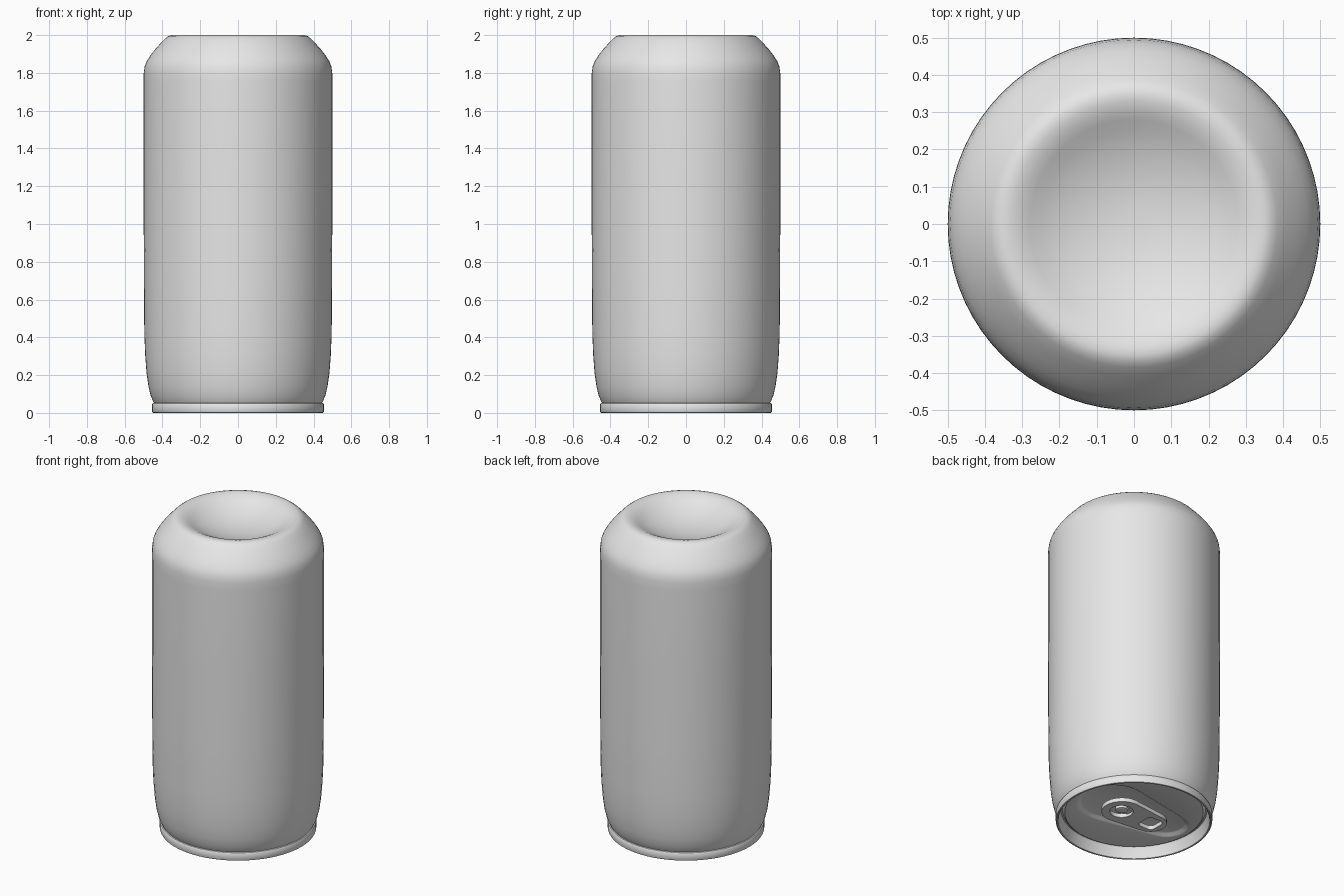
import bpy, bmesh, math
from mathutils import Vector

if "Cube" in bpy.data.objects:
    bpy.data.objects.remove(bpy.data.objects["Cube"])

SEG = 72
metal = bpy.data.materials.new("light_grey_metal")
metal.diffuse_color = (0.8, 0.8, 0.8, 1)
metal.use_nodes = True
metal.node_tree.nodes["Principled BSDF"].inputs["Base Color"].default_value = metal.diffuse_color


def finish(bm, name, angle=35):
    bmesh.ops.remove_doubles(bm, verts=bm.verts, dist=1e-5)
    bmesh.ops.recalc_face_normals(bm, faces=bm.faces)
    me = bpy.data.meshes.new(name)
    bm.to_mesh(me)
    bm.free()
    ob = bpy.data.objects.new(name, me)
    bpy.context.collection.objects.link(ob)
    me.materials.append(metal)
    smooth(ob, angle)
    return ob


def smooth(ob, angle=35):
    bpy.ops.object.select_all(action='DESELECT')
    ob.select_set(True)
    bpy.context.view_layer.objects.active = ob
    bpy.ops.object.shade_smooth_by_angle(angle=math.radians(angle))


def loft(bm, rings, cap_start=False, cap_end=False):
    """Skin a list of point rings; optional fan caps."""
    vs = [[bm.verts.new(p) for p in r] for r in rings]
    n = len(vs[0])
    for a, b in zip(vs, vs[1:]):
        for i in range(n):
            j = (i + 1) % n
            bm.faces.new((a[i], a[j], b[j], b[i]))
    for on, r in ((cap_start, vs[0]), (cap_end, vs[-1])):
        if on:
            c = bm.verts.new(sum((v.co for v in r), Vector()) / n)
            for i in range(n):
                bm.faces.new((r[i], r[(i + 1) % n], c))


def circle(r, z, cx=0.0, n=SEG):
    return [(cx + r * math.cos(2 * math.pi * i / n),
             r * math.sin(2 * math.pi * i / n), z) for i in range(n)]


def teardrop(x1, r1, x2, r2, z, n=SEG):
    """Outline around two circles on the x axis, sampled by angle about the origin."""
    def inside(x, y):
        for k in range(41):
            t = k / 40
            if math.hypot(x - x1 - (x2 - x1) * t, y) < r1 + (r2 - r1) * t:
                return True
        return False
    pts = []
    for i in range(n):
        a = 2 * math.pi * i / n
        lo, hi = 0.0, 0.6
        for _ in range(18):
            m = (lo + hi) / 2
            if inside(m * math.cos(a), m * math.sin(a)):
                lo = m
            else:
                hi = m
        pts.append((lo * math.cos(a), lo * math.sin(a), z))
    return pts


# can body: domed base on top, shoulder, wall, neck and seam rim
profile = [(0.04, 1.906), (0.10, 1.912), (0.16, 1.926), (0.21, 1.943), (0.25, 1.961),
           (0.28, 1.978), (0.305, 1.991), (0.33, 1.998), (0.35, 2.0), (0.368, 1.995),
           (0.385, 1.983), (0.41, 1.957), (0.44, 1.923), (0.465, 1.891), (0.483, 1.862),
           (0.494, 1.835), (0.499, 1.80), (0.5, 1.75), (0.5, 1.20), (0.498, 0.70),
           (0.496, 0.42), (0.491, 0.30), (0.484, 0.21), (0.474, 0.14), (0.462, 0.09),
           (0.449, 0.06), (0.445, 0.053), (0.451, 0.051), (0.455, 0.045), (0.455, 0.008),
           (0.452, 0.002), (0.447, 0.0), (0.441, 0.002), (0.438, 0.008), (0.43, 0.065),
           (0.424, 0.074), (0.415, 0.074), (0.41, 0.066), (0.402, 0.06)]
bm = bmesh.new()
loft(bm, [circle(r, z) for r, z in profile], cap_start=True)
finish(bm, "can_body")

# lid panel with teardrop recess
bm = bmesh.new()
loft(bm, [circle(0.402, 0.06),
          teardrop(0.16, 0.215, -0.24, 0.14, 0.06),
          teardrop(0.16, 0.205, -0.24, 0.13, 0.064),
          teardrop(0.16, 0.19, -0.24, 0.115, 0.074),
          teardrop(0.16, 0.18, -0.24, 0.105, 0.077)], cap_end=True)
finish(bm, "lid_panel", 50)


# pull tab: flat filled outline with rivet opening and finger hole
def rounded_rect(cx, hx, hy, r, n=6):
    pts = []
    for k, (sx, sy) in enumerate(((1, 1), (-1, 1), (-1, -1), (1, -1))):
        for i in range(n + 1):
            a = math.pi / 2 * (k + i / n)
            pts.append((cx + sx * (hx - r) + r * math.cos(a),
                        sy * (hy - r) + r * math.sin(a), 0))
    return pts


cu = bpy.data.curves.new("tab_outline", 'CURVE')
cu.dimensions = '2D'
cu.fill_mode = 'BOTH'
cu.extrude = 0.013
for pts in (teardrop(0.09, 0.12, -0.125, 0.095, 0, 64),
            circle(0.068, 0, 0.095, 32),
            rounded_rect(-0.125, 0.055, 0.058, 0.03)):
    sp = cu.splines.new('POLY')
    sp.points.add(len(pts) - 1)
    for p, q in zip(sp.points, pts):
        p.co = (q[0], q[1], 0, 1)
    sp.use_cyclic_u = True
tmp = bpy.data.objects.new("tab_outline", cu)
bpy.context.collection.objects.link(tmp)
dg = bpy.context.evaluated_depsgraph_get()
me = bpy.data.meshes.new_from_object(tmp.evaluated_get(dg))
bm = bmesh.new()
bm.from_mesh(me)
bpy.data.objects.remove(tmp)
bmesh.ops.translate(bm, verts=bm.verts, vec=(0, 0, 0.042))
tab = finish(bm, "pull_tab")
bev = tab.modifiers.new("rounded_edges", 'BEVEL')
bev.width = 0.008
bev.segments = 3
bev.limit_method = 'ANGLE'
bev.angle_limit = math.radians(50)

# rivet and the tongue that joins it to the tab
bm = bmesh.new()
loft(bm, [circle(r, z, 0.095, 32) for r, z in
          ((0.028, 0.034), (0.034, 0.037), (0.036, 0.046), (0.036, 0.08))], True, True)
finish(bm, "rivet")
bm = bmesh.new()
bmesh.ops.create_cube(bm, size=1)
for v in bm.verts:
    v.co = (0.055 + v.co.x * 0.08, v.co.y * 0.05, 0.05 + v.co.z * 0.008)
finish(bm, "rivet_tongue")
